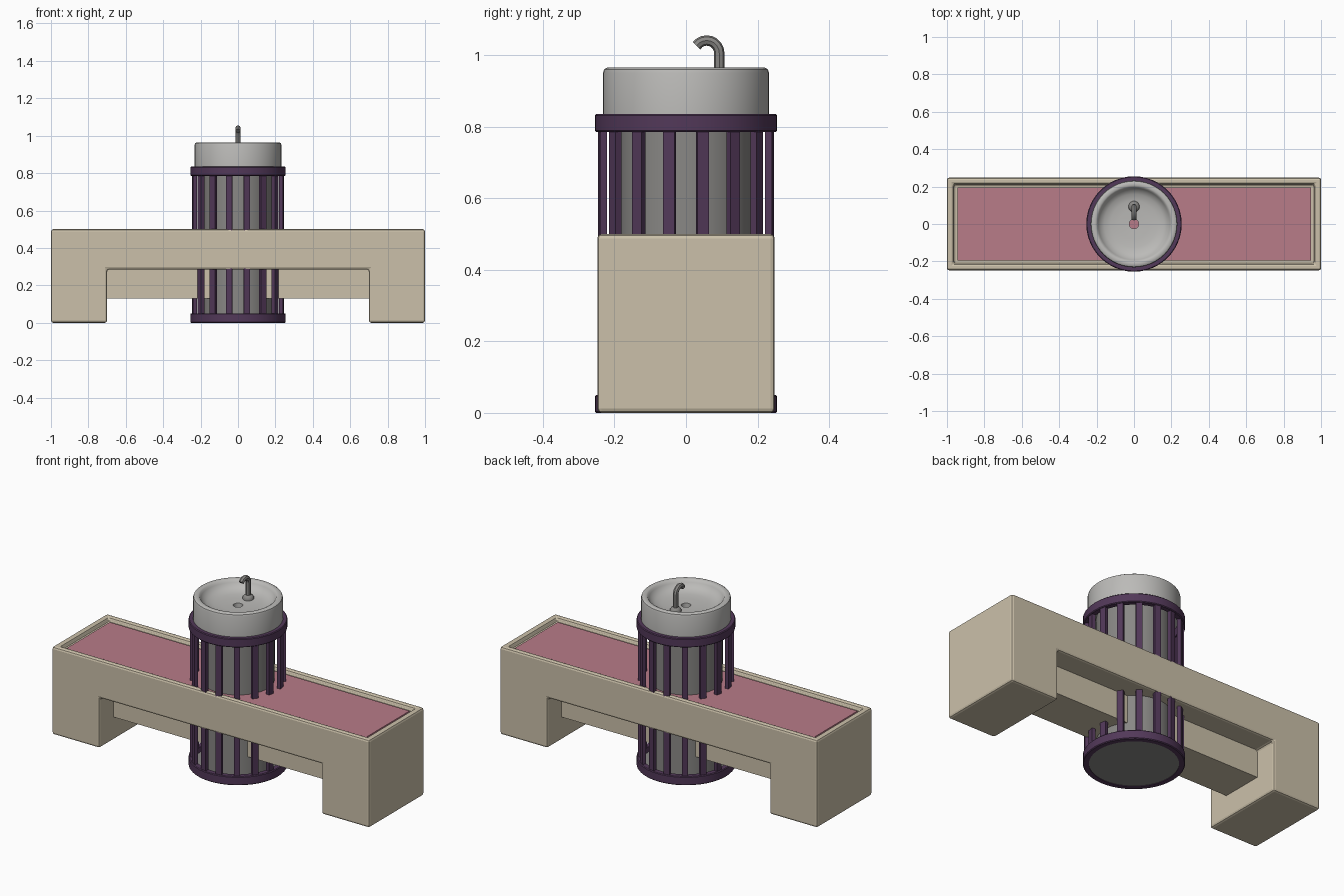
import bpy, bmesh, math
from mathutils import Matrix

if "Cube" in bpy.data.objects:
    bpy.data.objects.remove(bpy.data.objects["Cube"], do_unlink=True)


def material(name, r, g, b):
    m = bpy.data.materials.new(name)
    m.use_nodes = True
    m.diffuse_color = (r, g, b, 1)
    m.node_tree.nodes["Principled BSDF"].inputs["Base Color"].default_value = (r, g, b, 1)
    return m


STONE = material("warm beige stone", 0.60, 0.53, 0.40)
PINK = material("dusty pink", 0.48, 0.20, 0.25)
PURPLE = material("dark purple", 0.085, 0.04, 0.10)
CERAMIC = material("pale grey ceramic", 0.50, 0.495, 0.48)
STEEL = material("mid grey steel", 0.25, 0.245, 0.235)


def finish(name, bm, mat, bevel=0, smooth=False):
    bmesh.ops.recalc_face_normals(bm, faces=bm.faces)
    mesh = bpy.data.meshes.new(name)
    bm.to_mesh(mesh)
    bm.free()
    obj = bpy.data.objects.new(name, mesh)
    bpy.context.collection.objects.link(obj)
    mesh.materials.append(mat)
    if bevel:
        mod = obj.modifiers.new("Bevel", "BEVEL")
        mod.width = bevel
        mod.segments = 2
    if smooth:
        smooth_shade(obj)
    return obj


def smooth_shade(obj):
    bpy.ops.object.select_all(action="DESELECT")
    obj.select_set(True)
    bpy.context.view_layer.objects.active = obj
    bpy.ops.object.shade_smooth_by_angle(angle=math.radians(35))


def add_box(bm, center, size, turn=0):
    mat = (Matrix.Rotation(turn, 4, "Z") @ Matrix.Translation(center)
           @ Matrix.Diagonal((*size, 1)))
    bmesh.ops.create_cube(bm, size=1, matrix=mat)


def lathe(name, profile, mat, closed=False, y=0, steps=48):
    bm = bmesh.new()
    verts = [bm.verts.new((r, 0, z)) for r, z in profile]
    pairs = list(zip(verts, verts[1:]))
    if closed:
        pairs.append((verts[-1], verts[0]))
    edges = [bm.edges.new(p) for p in pairs]
    bmesh.ops.spin(bm, geom=verts + edges, cent=(0, 0, 0), axis=(0, 0, 1),
                   angle=math.tau, steps=steps, use_duplicate=False)
    bmesh.ops.remove_doubles(bm, verts=bm.verts, dist=0.0001)
    bmesh.ops.translate(bm, verts=bm.verts, vec=(0, y, 0))
    return finish(name, bm, mat, smooth=True)


# Bench: bridge-shaped profile extruded in depth, with a recessed top
bm = bmesh.new()
outline = [(-1, 0), (-0.7, 0), (-0.7, 0.285), (0.7, 0.285),
           (0.7, 0), (1, 0), (1, 0.5), (-1, 0.5)]
face = bm.faces.new([bm.verts.new((x, -0.248, z)) for x, z in outline])
new = bmesh.ops.extrude_face_region(bm, geom=[face])["geom"]
bmesh.ops.translate(bm, verts=[v for v in new if isinstance(v, bmesh.types.BMVert)],
                    vec=(0, 0.496, 0))
bmesh.ops.recalc_face_normals(bm, faces=bm.faces)
top = max(bm.faces, key=lambda f: f.calc_center_median().z)
bmesh.ops.inset_region(bm, faces=[top], thickness=0.05)
rim = bmesh.ops.extrude_face_region(bm, geom=[top])["geom"]
bmesh.ops.translate(bm, verts=[v for v in rim if isinstance(v, bmesh.types.BMVert)],
                    vec=(0, 0, -0.025))
bmesh.ops.delete(bm, geom=[top], context="FACES_ONLY")
finish("bench_frame", bm, STONE, bevel=0.012)

# Pink bed in the recess
bm = bmesh.new()
add_box(bm, (0, 0, 0.48), (1.89, 0.39, 0.009))
finish("bench_bed", bm, PINK)

# Trough hanging below the bench
bm = bmesh.new()
add_box(bm, (0, 0, 0.21), (1.5, 0.24, 0.16))
finish("under_trough", bm, STONE)

# Hollow pedestal with its foot plate
lathe("pedestal", [(0, 0.003), (0.243, 0.003), (0.243, 0.02), (0.188, 0.02),
                   (0.188, 0.84)], STEEL)

# Hoops at the foot and under the basin
for name, low in (("bottom_hoop", 0), ("top_hoop", 0.785)):
    high = low + 0.05
    lathe(name, [(0.225, low), (0.251, low), (0.255, low + 0.004),
                 (0.255, high - 0.004), (0.251, high), (0.225, high)],
          PURPLE, closed=True)

# Vertical slats of the cage
bm = bmesh.new()
for i in range(16):
    add_box(bm, (0.238, 0, 0.415), (0.02, 0.033, 0.79), (i + 0.5) * math.tau / 16)
finish("cage_slats", bm, PURPLE)

# Basin with a rounded rim, shallow bowl and open drain
lathe("basin", [(0.025, 0.83), (0.232, 0.83), (0.232, 0.95), (0.229, 0.96),
                (0.221, 0.965), (0.206, 0.965), (0.198, 0.961), (0.192, 0.95),
                (0.18, 0.935), (0.16, 0.922), (0.125, 0.914), (0.08, 0.911),
                (0.025, 0.909)], CERAMIC, closed=True)

# Tap: flared foot and a bent spout
lathe("tap_foot", [(0, 0.905), (0.03, 0.905), (0.03, 0.92), (0.024, 0.93),
                   (0.014, 0.935), (0, 0.935)], STEEL, y=0.093, steps=16)
curve = bpy.data.curves.new("tap_spout", "CURVE")
curve.dimensions = "3D"
curve.bevel_depth = 0.0145
curve.bevel_resolution = 2
curve.use_fill_caps = True
path = [(0.093, 0.91)]
for i in range(9):
    a = math.radians(145) * i / 8
    path.append((0.058 + 0.035 * math.cos(a), 1.006 + 0.035 * math.sin(a)))
spline = curve.splines.new("POLY")
spline.points.add(len(path) - 1)
for point, (y, z) in zip(spline.points, path):
    point.co = (0, y, z, 1)
spout = bpy.data.objects.new("tap_spout", curve)
bpy.context.collection.objects.link(spout)
curve.materials.append(STEEL)
bpy.ops.object.select_all(action="DESELECT")
spout.select_set(True)
bpy.context.view_layer.objects.active = spout
bpy.ops.object.convert(target="MESH")
smooth_shade(bpy.context.view_layer.objects.active)
